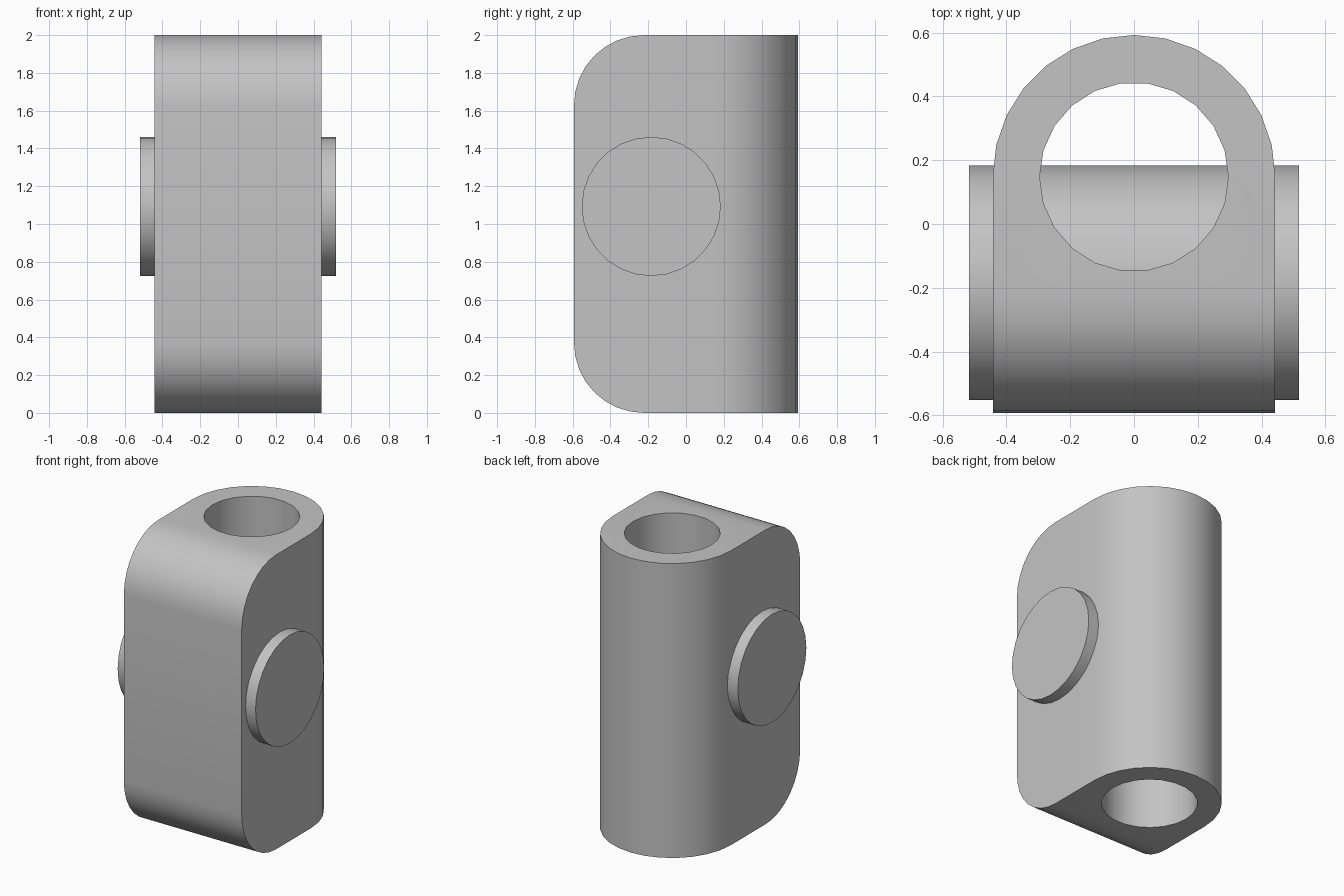
import bpy, bmesh
from math import pi, sin, cos, radians

old = bpy.data.objects.get("Cube")
if old:
    bpy.data.objects.remove(old, do_unlink=True)

HEIGHT = 2.0
HALF_W = 0.443      # half width and rear radius
FRONT = -0.593
BORE_Y = 0.15
BORE_R = 0.296
FILLET = 0.37

grey = bpy.data.materials.new("light_grey")
grey.use_nodes = True
colour = (0.55, 0.55, 0.55, 1)
grey.diffuse_color = colour
grey.node_tree.nodes["Principled BSDF"].inputs["Base Color"].default_value = colour


def activate(obj):
    bpy.ops.object.select_all(action='DESELECT')
    obj.select_set(True)
    bpy.context.view_layer.objects.active = obj


def smooth(obj):
    activate(obj)
    bpy.ops.object.shade_smooth_by_angle(angle=radians(30))


def cylinder(name, radius, depth, location, sides, rotation=(0, 0, 0)):
    bpy.ops.mesh.primitive_cylinder_add(vertices=sides, radius=radius, depth=depth,
                                        location=location, rotation=rotation)
    obj = bpy.context.object
    obj.name = name
    obj.data.materials.append(grey)
    return obj


# Body: round-backed outline extruded upward
outline = [(-HALF_W, FRONT), (HALF_W, FRONT)]
outline += [(HALF_W * cos(pi * i / 14), BORE_Y + HALF_W * sin(pi * i / 14)) for i in range(15)]
bm = bmesh.new()
base = bm.faces.new([bm.verts.new((x, y, 0)) for x, y in outline])
top = bmesh.ops.extrude_face_region(bm, geom=[base])["geom"]
bmesh.ops.translate(bm, vec=(0, 0, HEIGHT),
                    verts=[g for g in top if isinstance(g, bmesh.types.BMVert)])
bmesh.ops.recalc_face_normals(bm, faces=bm.faces)

# Rounded front edges at top and bottom
front_edges = [e for e in bm.edges
               if all(abs(v.co.y - FRONT) < 0.001 for v in e.verts)
               and abs(e.verts[0].co.z - e.verts[1].co.z) < 0.001]
bmesh.ops.bevel(bm, geom=front_edges, offset=FILLET, offset_type='OFFSET',
                segments=8, profile=0.5, affect='EDGES')
mesh = bpy.data.meshes.new("body")
bm.to_mesh(mesh)
bm.free()
body = bpy.data.objects.new("body", mesh)
bpy.context.collection.objects.link(body)
mesh.materials.append(grey)

# Vertical bore through the body
cutter = cylinder("bore_cutter", BORE_R, HEIGHT + 1, (0, BORE_Y - 0.002, HEIGHT / 2), 22,
                  (0, 0, pi / 2))
cutter.hide_render = True
bore = body.modifiers.new("bore", 'BOOLEAN')
bore.operation = 'DIFFERENCE'
bore.solver = 'EXACT'
bore.object = cutter
activate(body)
bpy.ops.object.modifier_apply(modifier=bore.name)
bpy.data.objects.remove(cutter, do_unlink=True)
smooth(body)

# Cross pin running through the body and across the bore
pin = cylinder("cross_pin", 0.368, 1.036, (0, -0.184, 1.093), 28, (0, pi / 2, 0))
smooth(pin)
